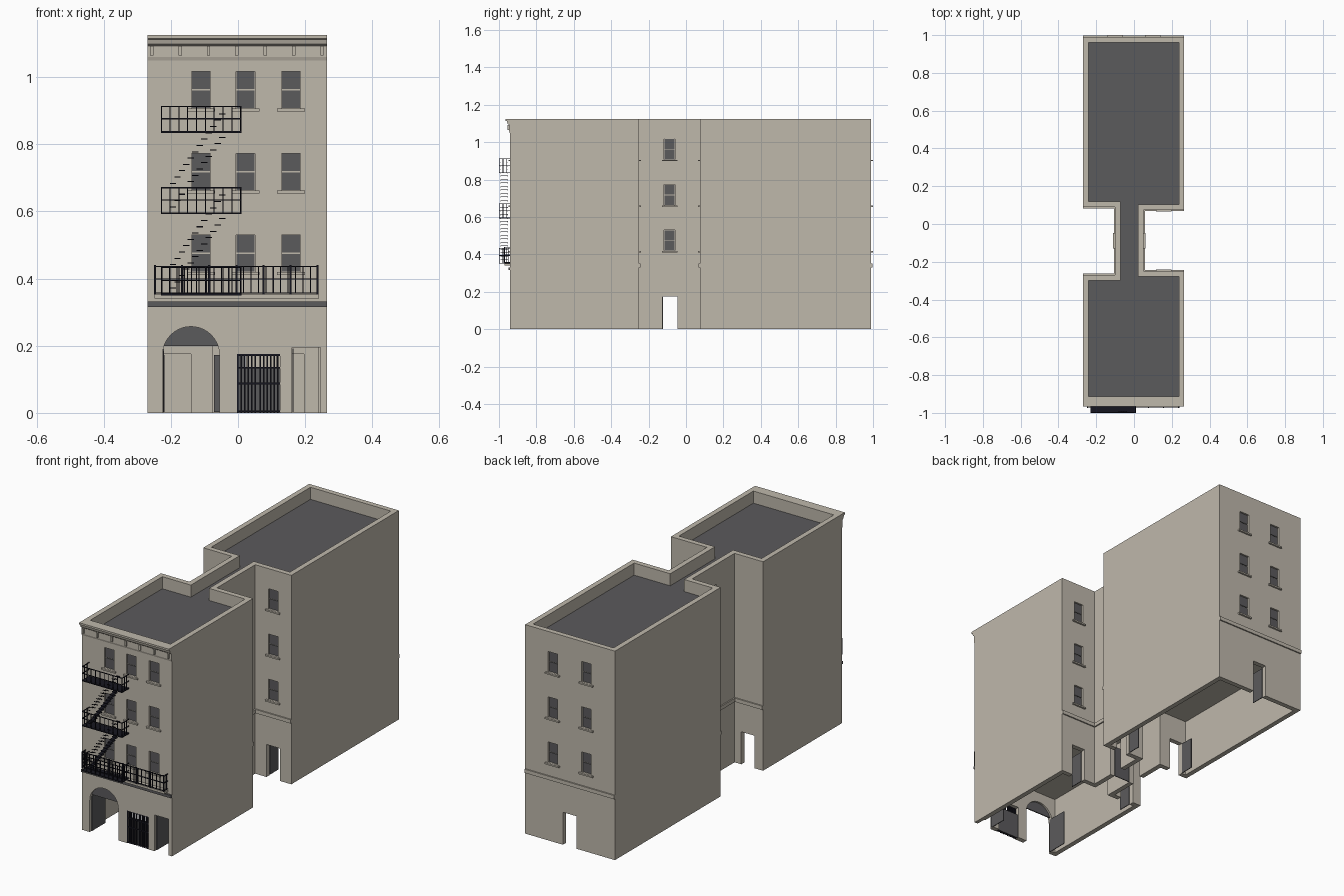
import bpy, bmesh, math
from mathutils import Vector

cube = bpy.data.objects.get("Cube")
if cube:
    bpy.data.objects.remove(cube, do_unlink=True)


def material(name, rgb):
    m = bpy.data.materials.new(name)
    m.use_nodes = True
    m.diffuse_color = (*rgb, 1)
    m.node_tree.nodes["Principled BSDF"].inputs["Base Color"].default_value = (*rgb, 1)
    return m


STONE = material("beige_stone", (0.52, 0.48, 0.41))
GREY = material("dark_grey", (0.105, 0.103, 0.107))
IRON = material("black_iron", (0.008, 0.008, 0.014))


def finish(name, bm, *mats):
    bmesh.ops.recalc_face_normals(bm, faces=bm.faces)
    mesh = bpy.data.meshes.new(name)
    bm.to_mesh(mesh)
    bm.free()
    ob = bpy.data.objects.new(name, mesh)
    bpy.context.scene.collection.objects.link(ob)
    for m in mats:
        mesh.materials.append(m)
    return ob


def add_prism(bm, points, offset):
    face = bm.faces.new([bm.verts.new(p) for p in points])
    ext = bmesh.ops.extrude_face_region(bm, geom=[face])
    verts = [v for v in ext["geom"] if isinstance(v, bmesh.types.BMVert)]
    bmesh.ops.translate(bm, vec=offset, verts=verts)


def boxes(name, spans, *mats):
    """One object from many boxes, each (x0, x1, y0, y1, z0, z1)."""
    bm = bmesh.new()
    for x0, x1, y0, y1, z0, z1 in spans:
        add_prism(bm, [(x0, y0, z0), (x1, y0, z0), (x1, y1, z0), (x0, y1, z0)], (0, 0, z1 - z0))
    return finish(name, bm, *mats)


# Plan: two blocks joined by a narrow neck, with a court on each side
X0, X1, Y0, Y1, NECK0, NECK1 = -0.27, 0.265, -0.94, 0.99, -0.10, 0.05
HEIGHT, ROOF, CEILING = 1.125, 1.06, 0.31


def plan_prism(name, t, z0, z1, *mats):
    l, r, f, b, a, c = X0 + t, X1 - t, Y0 + t, Y1 - t, NECK0 + t, NECK1 - t
    pts = [(l, f), (r, f), (r, -0.25 - t), (c, -0.25 - t), (c, 0.075 + t), (r, 0.075 + t),
           (r, b), (l, b), (l, 0.09 + t), (a, 0.09 + t), (a, -0.27 - t), (l, -0.27 - t)]
    bm = bmesh.new()
    add_prism(bm, [(x, y, z0) for x, y in pts], (0, 0, z1 - z0))
    return finish(name, bm, *mats)


# Walls: axis of the normal, plane position, outward sign
FRONT, BACK = ("y", Y0, -1), ("y", Y1, 1)
NECK_R, NECK_L = ("x", NECK1, 1), ("x", NECK0, -1)
COURT_R_N, COURT_R_S = ("y", 0.075, -1), ("y", -0.25, 1)
COURT_L_N, COURT_L_S = ("y", 0.09, -1), ("y", -0.27, 1)


def on_wall(wall, u, w, z0, z1, d0, d1):
    """Box centred at u on a wall, from depth d0 to d1 along its normal."""
    axis, plane, s = wall
    n = sorted((plane + s * d0, plane + s * d1))
    span = (u - w / 2, u + w / 2)
    return (*span, *n, z0, z1) if axis == "y" else (*n, *span, z0, z1)


columns = [(FRONT, -0.11), (FRONT, 0.022), (FRONT, 0.158), (BACK, -0.1), (BACK, 0.1),
           (NECK_R, -0.088), (NECK_L, -0.088), (COURT_R_N, 0.157), (COURT_R_S, 0.157)]
doors = [(BACK, 0.0), (NECK_R, -0.085), (NECK_L, -0.085), (COURT_R_N, 0.157),
         (COURT_R_S, 0.157), (COURT_L_N, -0.18), (COURT_L_S, -0.18)]

# Windows: recess, two panes and a sill
cuts, panes, sills = [], [], []
for wall, u in columns:
    for z in (0.42, 0.663, 0.907):
        cuts.append(on_wall(wall, u, 0.057, z, z + 0.11, -0.012, 0.02))
        for low in (z + 0.001, z + 0.057):
            panes.append(on_wall(wall, u, 0.053, low, low + 0.052, -0.0125, -0.008))
        sills.append(on_wall(wall, u, 0.083, z - 0.009, z - 0.001, -0.002, 0.01))

# Doorways, each with a leaf standing open inward
leaves = []
for wall, u in doors:
    cuts.append(on_wall(wall, u, 0.08, -0.05, 0.175, -0.05, 0.02))
    leaves.append(on_wall(wall, u - 0.041, 0.004, 0.002, 0.172, -0.1, -0.029))
cuts += [on_wall(FRONT, 0.203, 0.085, -0.05, 0.195, -0.05, 0.02),
         on_wall(FRONT, 0.061, 0.128, -0.05, 0.175, -0.05, 0.02)]
leaves += [on_wall(FRONT, 0.164, 0.004, 0.002, 0.192, -0.11, -0.012),
           on_wall(FRONT, -0.222, 0.004, 0.002, 0.19, -0.125, -0.012)]
boxes("window_panes", panes, GREY)
boxes("window_sills", sills, STONE)
boxes("open_door_leaves", leaves, GREY)


def arc(y, a0, r=0.085):
    angles = [math.radians(a0 + (180 - 2 * a0) * i / 20) for i in range(21)]
    return [(-0.14 + r * math.cos(a), y, 0.172 + r * math.sin(a)) for a in angles]


# Carriage arch: opening and fanlight
bm = bmesh.new()
add_prism(bm, arc(-0.96, 0) + [(-0.225, -0.96, -0.05), (-0.055, -0.96, -0.05)], (0, 0.07, 0))
arch_cutter = finish("arch_cutter", bm)
bm = bmesh.new()
add_prism(bm, arc(-0.93, 19), (0, 0.006, 0))
finish("arch_fanlight", bm, GREY)

# Building shell, hollow ground floor and sunken roof
shell = plan_prism("building_shell", 0, 0, HEIGHT, STONE, GREY)
cutters = [plan_prism("roof_cutter", 0.028, ROOF, 1.3),
           plan_prism("interior_cutter", 0.026, -0.1, CEILING),
           boxes("opening_cutter", cuts), arch_cutter]
bpy.context.view_layer.objects.active = shell
for c in cutters:
    mod = shell.modifiers.new(c.name, "BOOLEAN")
    mod.operation, mod.solver, mod.object = "DIFFERENCE", "EXACT", c
    bpy.ops.object.modifier_apply(modifier=mod.name)
    bpy.data.objects.remove(c, do_unlink=True)
for p in shell.data.polygons:
    p.material_index = int(p.normal.z > 0.9 and abs(p.center.z - ROOF) < 0.01)

# String courses on the back and in the courts
bands = [(BACK, -0.0025, 0.535), (NECK_R, -0.0875, 0.325), (NECK_L, -0.09, 0.36),
         (COURT_R_N, 0.1575, 0.215), (COURT_R_S, 0.1575, 0.215),
         (COURT_L_N, -0.185, 0.17), (COURT_L_S, -0.185, 0.17)]
boxes("string_courses", [on_wall(w, u, n, 0.33, 0.35, -0.002, 0.007) for w, u, n in bands], STONE)

# Front cornice with brackets
profile = [(-0.935, 1.05), (-0.943, 1.05), (-0.946, 1.06), (-0.946, 1.092), (-0.954, 1.098),
           (-0.958, 1.112), (-0.966, 1.115), (-0.966, 1.125), (-0.935, 1.125)]
bm = bmesh.new()
add_prism(bm, [(X0, y, z) for y, z in profile], (X1 - X0, 0, 0))
finish("front_cornice", bm, STONE)
boxes("cornice_brackets", [on_wall(FRONT, -0.257 + i * 0.0845, 0.01, 1.065, 1.093, 0, 0.014)
                           for i in range(7)], STONE)

# Ledges under the balcony
boxes("shop_ledge", [on_wall(FRONT, -0.0025, 0.535, 0.316, 0.331, -0.002, 0.01)], GREY)
boxes("balcony_slab", [on_wall(FRONT, -0.004, 0.49, 0.34, 0.352, -0.002, 0.03)], STONE)


def railing(x0, x1, y, z0, z1, bays, t):
    """Front and end railings with a middle rail and even balusters."""
    spans = []
    for z in (z0, (z0 + z1) / 2, z1 - t):
        spans.append((x0, x1, y, y + t, z, z + t))
        spans += [(x, x + t, y, Y0, z, z + t) for x in (x0, x1 - t)]
    for i in range(bays + 1):
        x = x0 + (x1 - x0 - t) * i / bays
        spans.append((x, x + t * 0.8, y, y + t * 0.8, z0, z1))
    for x in (x0, x1 - t):
        spans += [(x, x + t, yy, yy + t, z0, z1) for yy in (y + 0.02, y + 0.04) if yy < Y0 - t]
    return spans


# Long balcony railing with heavier posts
posts = [(x, x + 0.006, -0.974, -0.968, 0.352, 0.44) for x in
         [-0.25 + i * 0.0807 for i in range(7)]]
boxes("balcony_railing", railing(-0.25, 0.24, -0.972, 0.355, 0.438, 22, 0.004) + posts, IRON)

# Fire escape: landings, railings and two flights
iron = []
for z, top in ((0.35, 0.435), (0.592, 0.672), (0.834, 0.914)):
    iron.append((-0.23, 0.01, -1.0, Y0, z, z + 0.005))
    iron += railing(-0.23, 0.01, -1.0, z, top, 9, 0.0035)
boxes("fire_escape_landings", iron, IRON)
steps = []
for base in (0.37, 0.612):
    for i in range(12):
        x, z = -0.203 + i * 0.0133, base + i * 0.0188
        steps.append((x, x + 0.019, -0.993, -0.952, z, z + 0.003))
        for y in (-0.994, -0.954):
            steps.append((x, x + 0.019, y, y + 0.003, z + 0.07, z + 0.073))
boxes("fire_escape_stairs", steps, IRON)

# Folding shop gate with a dark panel behind
gate = [(-0.003 + i * 0.0104, 0.002 + i * 0.0104, -0.938, -0.933, 0, 0.175) for i in range(6)]
gate += [(x0 + 0.067, x1 + 0.067, *rest) for x0, x1, *rest in gate]
gate += [(-0.003, 0.125, -0.937, -0.934, z, z + 0.005) for z in (0.002, 0.085, 0.132, 0.17)]
boxes("shop_gate", gate, IRON)
boxes("shop_panel", [(-0.003, 0.125, -0.925, -0.92, 0, 0.135)], GREY)
